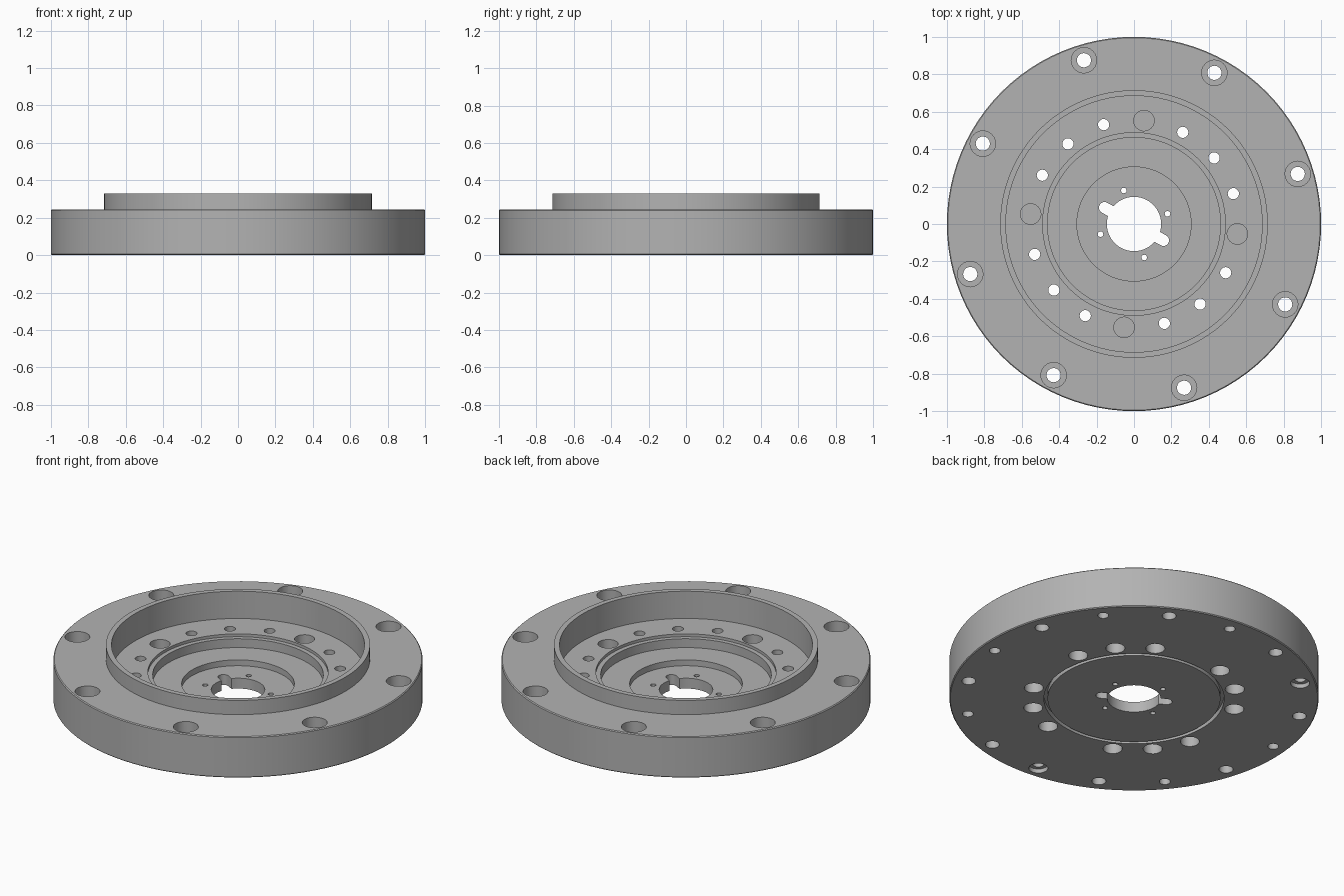
import bpy, bmesh
from math import cos, sin, radians, pi
from mathutils import Vector, Matrix

if "Cube" in bpy.data.objects:
    bpy.data.objects.remove(bpy.data.objects["Cube"])

steel = bpy.data.materials.new("machined_grey")
GREY = (0.45, 0.45, 0.45, 1)
steel.use_nodes = True
steel.diffuse_color = GREY
steel.node_tree.nodes["Principled BSDF"].inputs["Base Color"].default_value = GREY


def lathe(bm, profile, segments, centre=(0, 0), closed=False):
    """Revolve (radius, z) points; open profiles get end caps."""
    rings = []
    for r, z in profile:
        rings.append([bm.verts.new((centre[0] + r * cos(2 * pi * i / segments),
                                    centre[1] + r * sin(2 * pi * i / segments), z))
                      for i in range(segments)])
    pairs = list(zip(rings, rings[1:]))
    if closed:
        pairs.append((rings[-1], rings[0]))
    for a, b in pairs:
        for i in range(segments):
            j = (i + 1) % segments
            bm.faces.new((a[i], a[j], b[j], b[i]))
    if not closed:
        bm.faces.new(rings[0])
        bm.faces.new(rings[-1])


def to_object(bm, name):
    bmesh.ops.recalc_face_normals(bm, faces=bm.faces[:])
    mesh = bpy.data.meshes.new(name)
    bm.to_mesh(mesh)
    bm.free()
    ob = bpy.data.objects.new(name, mesh)
    bpy.context.collection.objects.link(ob)
    return ob


# Flange body: disc, raised spigot ring, stepped bore and bottom groove
TOP, RIM, FLOOR, STEP, WEB = 0.245, 0.33, 0.167, 0.097, 0.062
body_profile = [
    (0.995, 0), (1, 0.005), (1, TOP - 0.005), (0.995, TOP),
    (0.715, TOP), (0.715, RIM), (0.685, RIM), (0.685, FLOOR),
    (0.488, FLOOR), (0.488, 0.15), (0.462, 0.15), (0.462, STEP),
    (0.305, STEP), (0.305, WEB), (0.145, WEB), (0.145, 0),
    (0.468, 0), (0.468, 0.03), (0.488, 0.03), (0.488, 0)]
bm = bmesh.new()
lathe(bm, body_profile, 96, closed=True)
body = to_object(bm, "flange_body")
body.data.materials.append(steel)

# Cutters for every bolt circle
LOW, HIGH = -0.1, 0.5
cut = bmesh.new()


def drill(radius, angle, profile, segments=24):
    a = radians(angle)
    lathe(cut, profile, segments, (radius * cos(a), radius * sin(a)))


bolt = [(0.038, LOW), (0.038, 0.11), (0.068, 0.11), (0.068, HIGH)]
tapped = [(0.03, LOW), (0.03, 0.13)]
jacking = [(0.052, LOW), (0.052, 0.025), (0.03, 0.025), (0.03, 0.13)]
inner_bolt = [(0.052, LOW), (0.052, 0.09), (0.03, 0.09), (0.03, HIGH)]
dowel = [(0.055, 0.07), (0.055, HIGH)]
pin = [(0.015, LOW), (0.015, HIGH)]

for k in range(8):
    drill(0.915, 17 + 45 * k, bolt)
    drill(0.915, 39.5 + 45 * k, jacking if k in (2, 5) else tapped)
for k in range(16):
    drill(0.555, 17 + 22.5 * k, dowel if k % 4 == 3 else inner_bolt)
for k in range(4):
    drill(0.187, 17 + 90 * k, pin, 16)

# Key slots: one long rounded bar through the centre hole
direction = Vector((cos(radians(151)), sin(radians(151)), 0))
outline = []
for side in (1, -1):
    for i in range(13):
        turn = Matrix.Rotation(radians(-90 + 15 * i), 3, 'Z')
        outline.append(side * (direction * 0.18 + turn @ direction * 0.03))
low = [cut.verts.new((p.x, p.y, LOW)) for p in outline]
high = [cut.verts.new((p.x, p.y, HIGH)) for p in outline]
cut.faces.new(low)
cut.faces.new(high)
for i in range(len(low)):
    j = (i + 1) % len(low)
    cut.faces.new((low[i], low[j], high[j], high[i]))

cutter = to_object(cut, "hole_cutter")
cutter.hide_render = True

# Cut the holes, then shade smooth with sharp edges
mod = body.modifiers.new("holes", 'BOOLEAN')
mod.operation = 'DIFFERENCE'
mod.solver = 'EXACT'
mod.object = cutter
bpy.ops.object.select_all(action='DESELECT')
body.select_set(True)
bpy.context.view_layer.objects.active = body
bpy.ops.object.modifier_apply(modifier=mod.name)
bpy.data.objects.remove(cutter)
bpy.ops.object.shade_smooth_by_angle(angle=radians(30))
